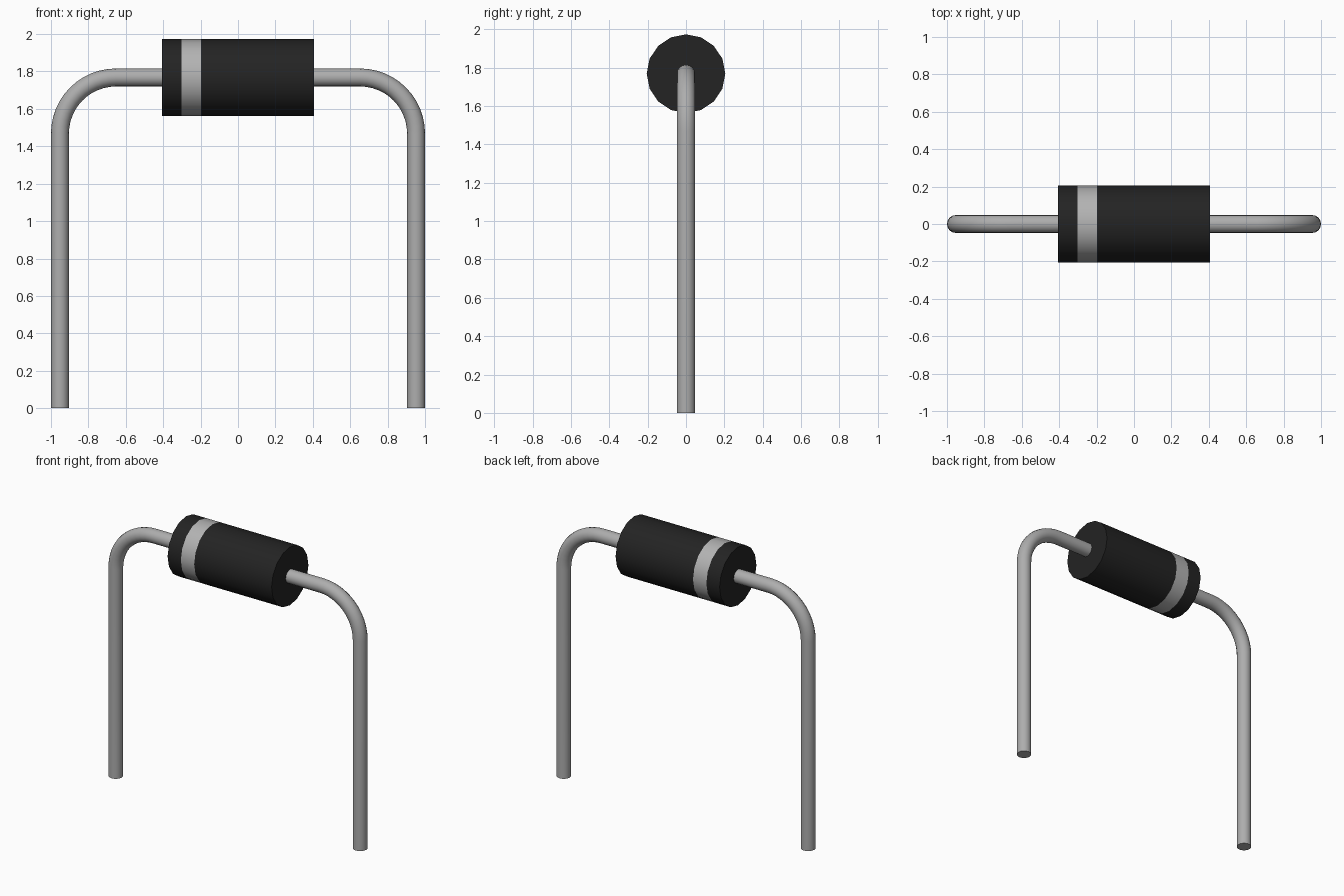
import bpy, bmesh, math
from mathutils import Vector

if "Cube" in bpy.data.objects:
    bpy.data.objects.remove(bpy.data.objects["Cube"], do_unlink=True)

AXIS_Z = 1.768      # height of the body axis
WIRE_R = 0.048
LEG_X = 0.952       # centreline of each leg
BEND_R = 0.30


def material(name, rgb, rough=0.5):
    m = bpy.data.materials.new(name)
    m.use_nodes = True
    colour = (*rgb, 1.0)
    m.diffuse_color = colour
    bsdf = m.node_tree.nodes["Principled BSDF"]
    bsdf.inputs["Base Color"].default_value = colour
    bsdf.inputs["Roughness"].default_value = rough
    return m


black = material("black plastic", (0.017, 0.017, 0.017))
silver = material("silver band", (0.45, 0.45, 0.45))
metal = material("grey wire", (0.42, 0.42, 0.42))


def tube(name, path, radius, sides, mats, start=0.0):
    """Sweep a round section along a path of (centre, tangent) in the XZ plane."""
    bm = bmesh.new()
    across = Vector((0, 1, 0))
    rings = []
    for centre, tangent in path:
        up = tangent.cross(across).normalized()
        rings.append([bm.verts.new(centre + radius * (
            math.cos(start + math.tau * i / sides) * up
            + math.sin(start + math.tau * i / sides) * across))
            for i in range(sides)])
    for a, b in zip(rings, rings[1:]):
        for i in range(sides):
            j = (i + 1) % sides
            bm.faces.new((a[i], a[j], b[j], b[i]))
    bm.faces.new(rings[0])
    bm.faces.new(rings[-1])
    bmesh.ops.recalc_face_normals(bm, faces=bm.faces)
    mesh = bpy.data.meshes.new(name)
    bm.to_mesh(mesh)
    bm.free()
    for m in mats:
        mesh.materials.append(m)
    ob = bpy.data.objects.new(name, mesh)
    bpy.context.collection.objects.link(ob)
    bpy.ops.object.select_all(action="DESELECT")
    ob.select_set(True)
    bpy.context.view_layer.objects.active = ob
    bpy.ops.object.shade_smooth_by_angle(angle=math.radians(35))
    return ob


# Cylindrical body, cut by rings at the edges of the polarity band
body = tube("body", [(Vector((x, 0, AXIS_Z)), Vector((1, 0, 0)))
                     for x in (-0.405, -0.302, -0.198, 0.405)],
            0.205, 16, [black, silver])
for face in body.data.polygons:
    if -0.302 < face.center.x < -0.198:
        face.material_index = 1


# Bent wire leads: out of the body, round the bend, down to the ground
def lead(name, side):
    path = [(Vector((side * 0.38, 0, AXIS_Z)), Vector((side, 0, 0)))]
    steps = 12
    for k in range(steps + 1):
        a = math.pi / 2 * k / steps
        path.append((Vector((side * (LEG_X - BEND_R + BEND_R * math.sin(a)), 0,
                             AXIS_Z - BEND_R + BEND_R * math.cos(a))),
                     Vector((side * math.cos(a), 0, -math.sin(a)))))
    path.append((Vector((side * LEG_X, 0, 0)), Vector((0, 0, -1))))
    return tube(name, path, WIRE_R, 16, [metal])


lead("left_lead", 1)
lead("right_lead", -1)
